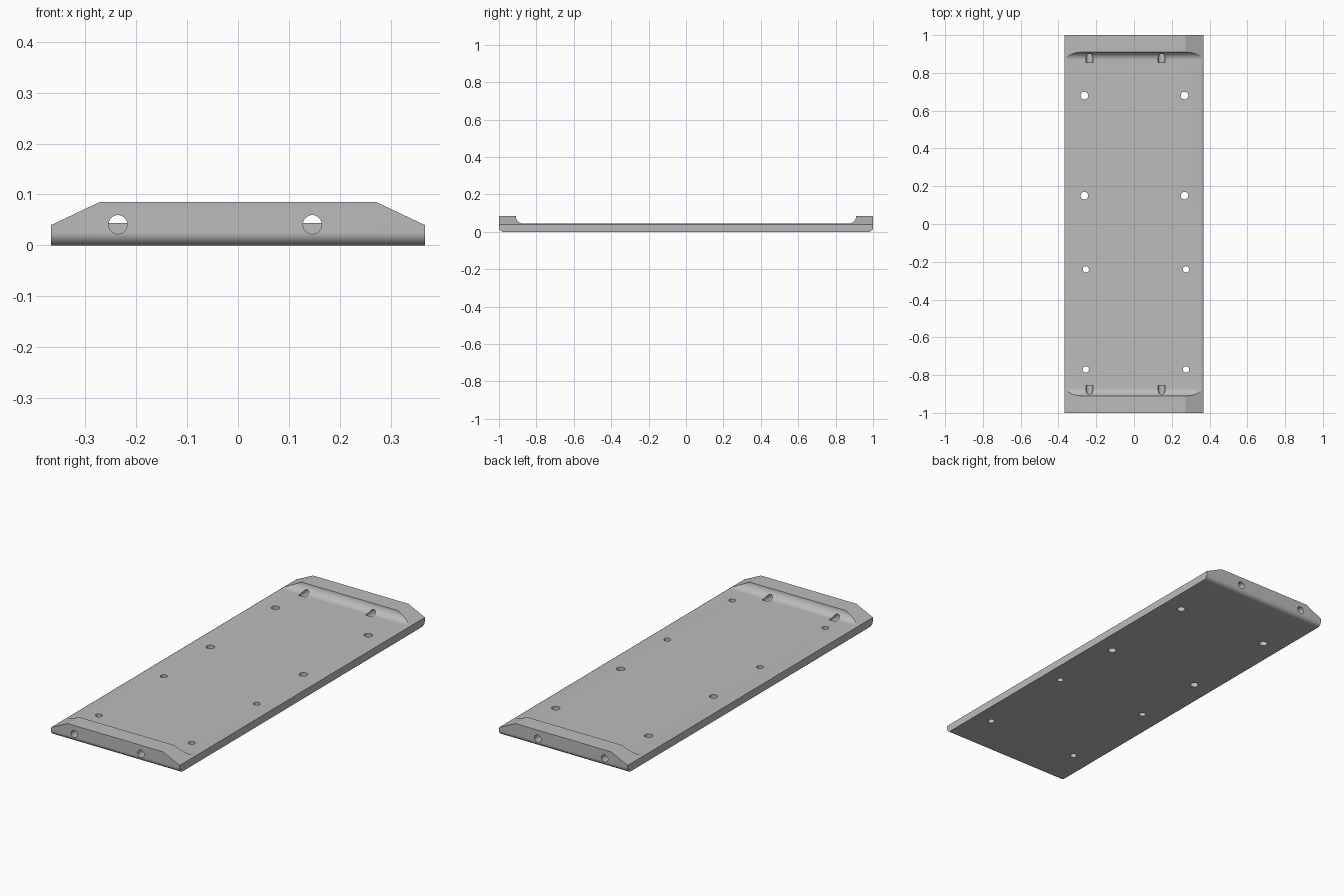
import bpy, bmesh, math
from mathutils import Matrix

cube = bpy.data.objects.get("Cube")
if cube:
    bpy.data.objects.remove(cube, do_unlink=True)

grey = bpy.data.materials.new("plain grey")
grey.use_nodes = True
colour = (0.5, 0.5, 0.5, 1)
grey.diffuse_color = colour
grey.node_tree.nodes["Principled BSDF"].inputs["Base Color"].default_value = colour

HALF_W, PLATE, WALL = 0.367, 0.044, 0.085


def add_object(name, bm):
    bmesh.ops.recalc_face_normals(bm, faces=bm.faces)
    mesh = bpy.data.meshes.new(name)
    bm.to_mesh(mesh)
    bm.free()
    mesh.materials.append(grey)
    ob = bpy.data.objects.new(name, mesh)
    bpy.context.collection.objects.link(ob)
    return ob


def prism(name, points, half, along_x):
    """Extrude a closed outline, given as (across, up), along x or y."""
    bm = bmesh.new()
    verts = [bm.verts.new((-half, a, z) if along_x else (a, -half, z)) for a, z in points]
    face = bm.faces.new(verts)
    new = bmesh.ops.extrude_face_region(bm, geom=[face])["geom"]
    step = (2 * half, 0, 0) if along_x else (0, 2 * half, 0)
    bmesh.ops.translate(bm, vec=step, verts=[g for g in new if isinstance(g, bmesh.types.BMVert)])
    return add_object(name, bm)


def drill(name, radius, depth, centre, lengthwise=False):
    bm = bmesh.new()
    bmesh.ops.create_cone(bm, cap_ends=True, segments=32, radius1=radius, radius2=radius, depth=depth)
    if lengthwise:
        bmesh.ops.rotate(bm, verts=bm.verts, matrix=Matrix.Rotation(math.pi / 2, 3, "X"))
    bmesh.ops.translate(bm, verts=bm.verts, vec=centre)
    return add_object(name, bm)


def arc(cy, cz, radius, start, end, steps=12):
    angles = [math.radians(start + (end - start) * i / steps) for i in range(steps + 1)]
    return [(cy + radius * math.cos(a), cz + radius * math.sin(a)) for a in angles]


# Long profile: rounded lower ends, raised lips with a concave inner fillet
r, fillet = 0.025, WALL - PLATE
half_profile = arc(1 - r, r, r, -90, 0) + [(1, WALL)] + arc(0.91 - fillet, WALL, fillet, 0, -90)
profile = half_profile + [(-y, z) for y, z in reversed(half_profile)]
plate = prism("base_plate", profile, HALF_W, True)

# End outline: sloping shoulders on both lips
side = [(HALF_W + 0.01, -0.02), (HALF_W + 0.01, 0.0353), (0.272, WALL), (0.272, 0.12)]
outline = side + [(-x, z) for x, z in reversed(side)]
cutters = [("INTERSECT", prism("shoulder_cutter", outline, 1.1, False))]

# Lengthwise holes through both lips
for x in (-0.236, 0.146):
    for s in (-1, 1):
        cutters.append(("DIFFERENCE", drill("lip_hole_cutter", 0.0185, 0.2, (x, s * 0.955, 0.041), True)))

# Vertical mounting holes through the plate
for y, shift, radius in ((0.68, 0.0025, 0.02), (0.15, 0.0025, 0.02),
                         (-0.24, 0.01, 0.0165), (-0.77, 0.01, 0.0165)):
    for s in (-1, 1):
        cutters.append(("DIFFERENCE", drill("mount_hole_cutter", radius, 0.3, (s * 0.265 + shift, y, 0))))

for operation, cutter in cutters:
    mod = plate.modifiers.new("cut", "BOOLEAN")
    mod.operation, mod.object, mod.solver = operation, cutter, "EXACT"

# Apply the cuts and remove the cutters
bpy.context.view_layer.update()
graph = bpy.context.evaluated_depsgraph_get()
result = bpy.data.meshes.new_from_object(plate.evaluated_get(graph))
plate.modifiers.clear()
plate.data = result
for _, cutter in cutters:
    bpy.data.objects.remove(cutter, do_unlink=True)
result.materials.clear()
result.materials.append(grey)
for face in result.polygons:
    face.material_index = 0

bpy.ops.object.select_all(action="DESELECT")
plate.select_set(True)
bpy.context.view_layer.objects.active = plate
bpy.ops.object.shade_smooth_by_angle(angle=math.radians(20))
